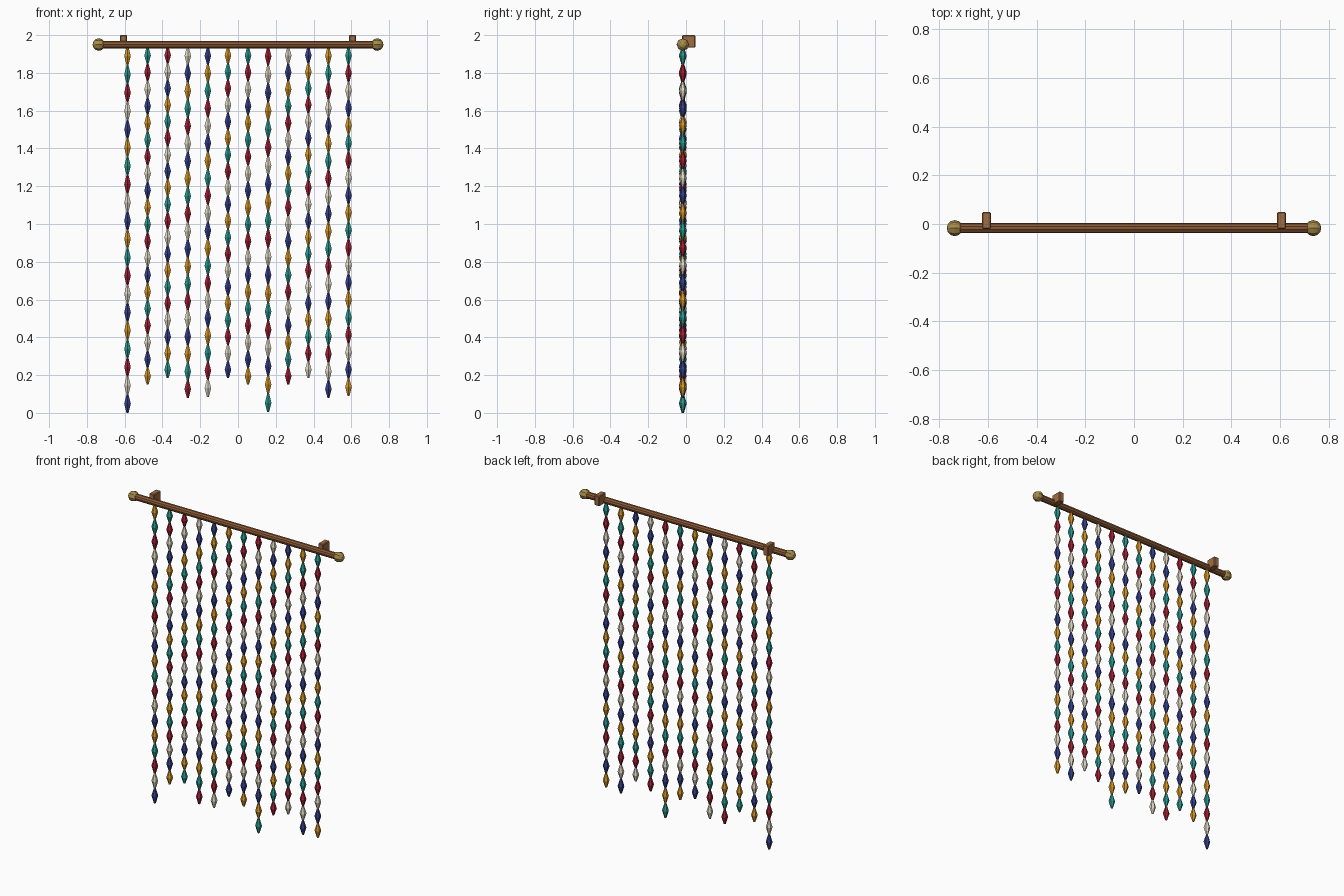
import bpy, bmesh
from math import radians, pi
from mathutils import Matrix, Vector

cube = bpy.data.objects.get("Cube")
if cube:
    bpy.data.objects.remove(cube, do_unlink=True)


def material(name, srgb):
    col = tuple(((c / 255 + 0.055) / 1.055) ** 2.4 for c in srgb) + (1.0,)
    m = bpy.data.materials.new(name)
    m.use_nodes = True
    m.diffuse_color = col
    m.node_tree.nodes["Principled BSDF"].inputs["Base Color"].default_value = col
    return m


rod_wood = material("rod wood", (139, 90, 53))
bracket_wood = material("bracket wood", (160, 108, 66))
brass = material("brass", (168, 140, 74))
bead_colours = [
    material("amber", (212, 148, 38)),
    material("teal", (42, 150, 143)),
    material("crimson", (160, 32, 52)),
    material("ivory", (226, 217, 196)),
    material("indigo", (52, 64, 138)),
]


def finish(name, bm, mats):
    bmesh.ops.recalc_face_normals(bm, faces=bm.faces)
    mesh = bpy.data.meshes.new(name)
    bm.to_mesh(mesh)
    bm.free()
    for m in mats:
        mesh.materials.append(m)
    ob = bpy.data.objects.new(name, mesh)
    bpy.context.collection.objects.link(ob)
    return ob


ROD_Y, ROD_Z = -0.017, 1.95

# Horizontal rod
bm = bmesh.new()
bmesh.ops.create_cone(bm, cap_ends=True, segments=10, radius1=0.021, radius2=0.021, depth=1.47,
                      matrix=Matrix.Translation((0, ROD_Y, ROD_Z)) @ Matrix.Rotation(pi / 2, 4, "Y"))
finish("rod", bm, [rod_wood])

# End knobs and wall brackets, one of each per side
for side, sign in (("left", 1), ("right", -1)):
    bm = bmesh.new()
    bmesh.ops.create_uvsphere(bm, u_segments=8, v_segments=6, radius=0.033,
                              matrix=Matrix.Translation((sign * 0.737, ROD_Y, ROD_Z))
                              @ Matrix.Rotation(pi / 2, 4, "Y"))
    finish(side + "_end_knob", bm, [brass])

    bm = bmesh.new()
    bmesh.ops.create_cube(bm, size=1, matrix=Matrix.Translation((sign * 0.606, 0.0145, 1.967))
                          @ Matrix.Diagonal((0.036, 0.069, 0.066, 1)))
    bmesh.ops.bevel(bm, geom=bm.edges[:], offset=0.004, segments=1, affect="EDGES")
    finish(side + "_wall_bracket", bm, [bracket_wood])

# Hanging strands of twenty spindle beads, colours stepping along and down
STRAND_TOP, BEADS, SIDES = 1.937, 20, 6
bottoms = [0.0, 0.15, 0.185, 0.08, 0.085, 0.185, 0.15, 0.005, 0.15, 0.185, 0.08, 0.09]
for s, bottom in enumerate(bottoms):
    x = -0.585 + s * 1.17 / 11
    pitch = (STRAND_TOP - bottom) / BEADS
    bm = bmesh.new()
    for i in range(BEADS):
        z = STRAND_TOP - (i + 0.5) * pitch
        before = len(bm.faces)
        for half in (1, -1):
            lower, upper = (0.02, 0.006) if half > 0 else (0.006, 0.02)
            bmesh.ops.create_cone(bm, cap_ends=False, segments=SIDES, radius1=lower, radius2=upper,
                                  depth=pitch / 2,
                                  matrix=Matrix.Translation((x, ROD_Y, z + half * pitch / 4)))
        bm.faces.ensure_lookup_table()
        for f in bm.faces[before:]:
            f.material_index = (s + i) % len(bead_colours)
    bmesh.ops.remove_doubles(bm, verts=bm.verts, dist=0.0005)
    bmesh.ops.holes_fill(bm, edges=[e for e in bm.edges if e.is_boundary], sides=SIDES)
    bm.faces.ensure_lookup_table()
    # End caps take the colour of the neighbouring bead
    for f in bm.faces:
        if len(f.verts) == SIDES:
            f.material_index = f.edges[0].link_faces[0].material_index
    finish("bead_strand_%02d" % (s + 1), bm, bead_colours)
